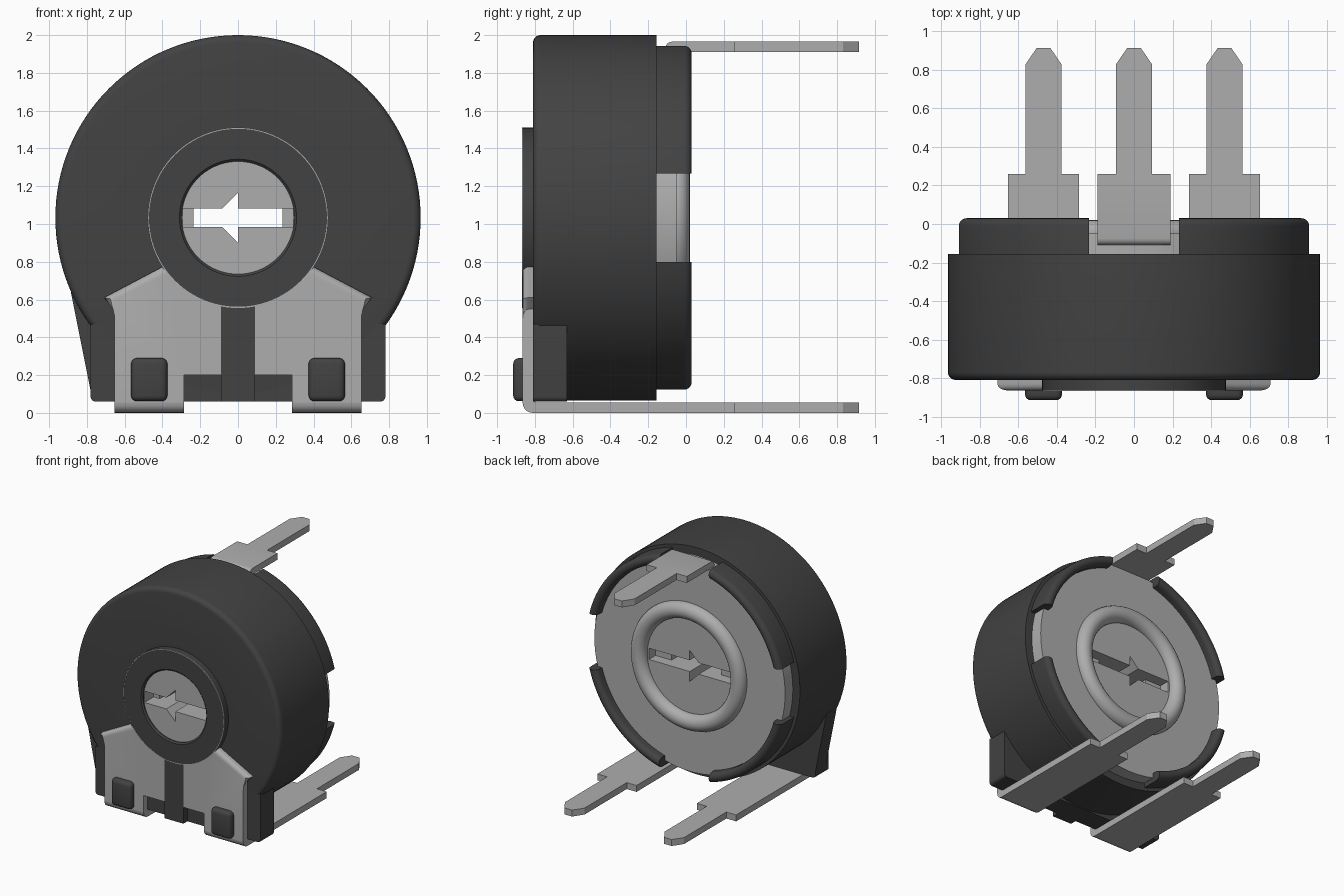
import bpy, bmesh, math
from mathutils import Vector

cube = bpy.data.objects.get("Cube")
if cube:
    bpy.data.objects.remove(cube, do_unlink=True)

CZ = 1.033            # height of the round axis
FRONT = -0.865        # front of the raised collar and contact plates
FACE = -0.81          # front of the housing
HUB = 0.477           # collar radius


def material(name, value):
    m = bpy.data.materials.new(name)
    m.use_nodes = True
    color = (value, value, value, 1)
    m.diffuse_color = color
    m.node_tree.nodes["Principled BSDF"].inputs["Base Color"].default_value = color
    return m


DARK = material("dark_plastic", 0.055)
LIGHT = material("light_metal", 0.42)


def finish(bm, name, mat):
    bmesh.ops.recalc_face_normals(bm, faces=bm.faces)
    mesh = bpy.data.meshes.new(name)
    bm.to_mesh(mesh)
    bm.free()
    mesh.materials.append(mat)
    obj = bpy.data.objects.new(name, mesh)
    bpy.context.collection.objects.link(obj)
    smooth(obj)
    return obj


def smooth(obj):
    obj.data.shade_smooth()
    obj.data.set_sharp_from_angle(angle=math.radians(32))


def arc(cx, cy, r, a0, a1, n=5):
    angles = [math.radians(a0 + (a1 - a0) * i / n) for i in range(n + 1)]
    return [(cx + r * math.cos(a), cy + r * math.sin(a)) for a in angles]


def lathe(name, profile, mat, closed=True, steps=96):
    """Spin (radius, y) points around the housing axis."""
    bm = bmesh.new()
    vs = [bm.verts.new((r, y, CZ)) for r, y in profile]
    for a, b in zip(vs, vs[1:] + vs[:1] if closed else vs[1:]):
        bm.edges.new((a, b))
    bmesh.ops.spin(bm, geom=bm.verts[:] + bm.edges[:], cent=(0, 0, CZ),
                   axis=(0, 1, 0), angle=math.tau, steps=steps)
    bmesh.ops.remove_doubles(bm, verts=bm.verts, dist=1e-4)
    return finish(bm, name, mat)


def prism(name, outline, lo, hi, axis, mat, bevel=0, rule=lambda a, b: True):
    """Extrude an outline along an axis; bevel the edges chosen by the rule."""
    place = {"x": lambda p, d: (d, p[0], p[1]),
             "y": lambda p, d: (p[0], d, p[1]),
             "z": lambda p, d: (p[0], p[1], d)}[axis]
    bm = bmesh.new()
    low = [bm.verts.new(place(p, lo)) for p in outline]
    high = [bm.verts.new(place(p, hi)) for p in outline]
    bm.faces.new(low)
    bm.faces.new(high)
    for i in range(len(low)):
        j = (i + 1) % len(low)
        bm.faces.new((low[i], low[j], high[j], high[i]))
    if bevel:
        chosen = [e for e in bm.edges if rule(e.verts[0].co, e.verts[1].co)]
        bmesh.ops.bevel(bm, geom=chosen, offset=bevel, segments=4,
                        profile=0.5, affect="EDGES")
    return finish(bm, name, mat)


def rect(x0, x1, z0, z1):
    return [(x0, z0), (x1, z0), (x1, z1), (x0, z1)]


def cut(obj, cutters):
    for c in cutters:
        mod = obj.modifiers.new("cut", "BOOLEAN")
        mod.operation, mod.solver, mod.object = "DIFFERENCE", "EXACT", c
    graph = bpy.context.evaluated_depsgraph_get()
    mesh = bpy.data.meshes.new_from_object(obj.evaluated_get(graph))
    obj.modifiers.clear()
    obj.data = mesh
    smooth(obj)
    for c in cutters:
        bpy.data.objects.remove(c, do_unlink=True)


# Round housing with collar, stepped rear rim and four rim notches
profile = [(0.298, -0.2), (0.298, FRONT + 0.012), (0.31, FRONT), (HUB, FRONT), (HUB, FACE)]
profile += arc(0.927, FACE + 0.04, 0.04, -90, 0)
profile += [(0.967, -0.155), (0.94, -0.155)]
profile += arc(0.9, -0.01, 0.04, 0, 180, 10)
profile += [(0.86, -0.2)]
housing = lathe("housing", profile, DARK, steps=128)
cut(housing, [
    prism("notch_cutter", rect(-0.235, 0.235, -1, 3), -0.155, 0.2, "y", DARK),
    prism("notch_cutter", rect(-2, 2, CZ - 0.235, CZ + 0.235), -0.155, 0.2, "y", DARK)])

# Thin bright edge around the collar
lathe("collar_edge", [(HUB - 0.006, FRONT - 0.002), (HUB + 0.001, FRONT - 0.002),
                      (HUB + 0.001, FRONT + 0.003), (HUB - 0.006, FRONT + 0.003)], LIGHT)

# Rotor and back plate with an arrow-shaped adjustment slot
rotor = lathe("rotor_and_back_plate",
              [(0, -0.845), (0.305, -0.845), (0.305, -0.18), (0.9, -0.18),
               (0.9, -0.05), (0, -0.05)], LIGHT, closed=False)
h = 0.048
arrow = [(-0.235, CZ - h), (-0.085, CZ - h), (0, CZ - 0.133), (0, CZ - h), (0.235, CZ - h),
         (0.235, CZ + h), (0, CZ + h), (0, CZ + 0.133), (-0.085, CZ + h), (-0.235, CZ + h)]
cut(rotor, [
    prism("slot_cutter", arrow, -1, 0.2, "y", LIGHT),
    prism("slot_cutter", rect(-0.292, 0.292, CZ - h, CZ + h), -1, -0.72, "y", LIGHT),
    prism("slot_cutter", rect(-0.385, 0.385, CZ - h, CZ + h), -0.14, 0.2, "y", LIGHT)])

# Raised bead on the back plate
lathe("back_bead", arc(0.47, -0.05, 0.07, 0, 345, 23), LIGHT)

# Base block, side wedge and centre rib
prism("base_block", rect(-0.78, 0.78, 0.06, 0.47), FACE, -0.63, "y", DARK, 0.025,
      lambda a, b: abs(a.y - b.y) > 0.1 and a.z < 0.1)
prism("side_wedge", [(-0.77, 0.065), (-0.885, 0.64), (-0.7, 0.6), (-0.7, 0.065)],
      -0.77, -0.63, "y", DARK)
prism("centre_rib", rect(-0.09, 0.09, 0.06, 0.6), FRONT, -0.8, "y", DARK)


def pin(name, cx, half, start, z0, z1):
    """Flat solder pin: wide shoulder, narrow blade and tapered tip."""
    right = [(half, start), (half, 0.26), (0.093, 0.26), (0.093, 0.83), (0.035, 0.915)]
    pts = right + [(-x, y) for x, y in reversed(right)]
    return prism(name, [(cx + x, y) for x, y in pts], z0, z1, "z", LIGHT, 0.035,
                 lambda a, b: start > -0.5 and a.y == b.y and max(a.y, b.y) < 0 and min(a.z, b.z) > z0)


pin("top_pin", 0, 0.19, -0.11, 1.91, 1.965)

# Lower contacts: front plate, bend, pin and retaining stud on each side
for s, side in ((1, "left"), (-1, "right")):
    hub_arc = []
    for i in range(11):
        x = 0.4 - 0.031 * i
        hub_arc.append((x, CZ - math.sqrt(HUB ** 2 - x ** 2)))
    outline = [(0.09, 0.2), (0.285, 0.2), (0.285, 0.055), (0.655, 0.055),
               (0.655, 0.55), (0.71, 0.61)] + hub_arc
    prism(side + "_contact_plate", [(s * x, z) for x, z in outline], FRONT, -0.8, "y",
          LIGHT, 0.035,
          lambda a, b: max(a.y, b.y) < FRONT + 0.01 and min(a.z, b.z) > 0.54
          and max(abs(a.x), abs(b.x)) > 0.6)
    bend = arc(FRONT + 0.055, 0.055, 0.055, 180, 270) + [(-0.79, 0), (-0.79, 0.055)]
    prism(side + "_contact_bend", bend, s * 0.285, s * 0.655, "x", LIGHT)
    pin(side + "_pin", s * 0.47, 0.185, -0.8, 0, 0.055)
    prism(side + "_stud", rect(s * 0.47 - 0.096, s * 0.47 + 0.096, 0.062, 0.29),
          -0.915, -0.79, "y", DARK, 0.03)
